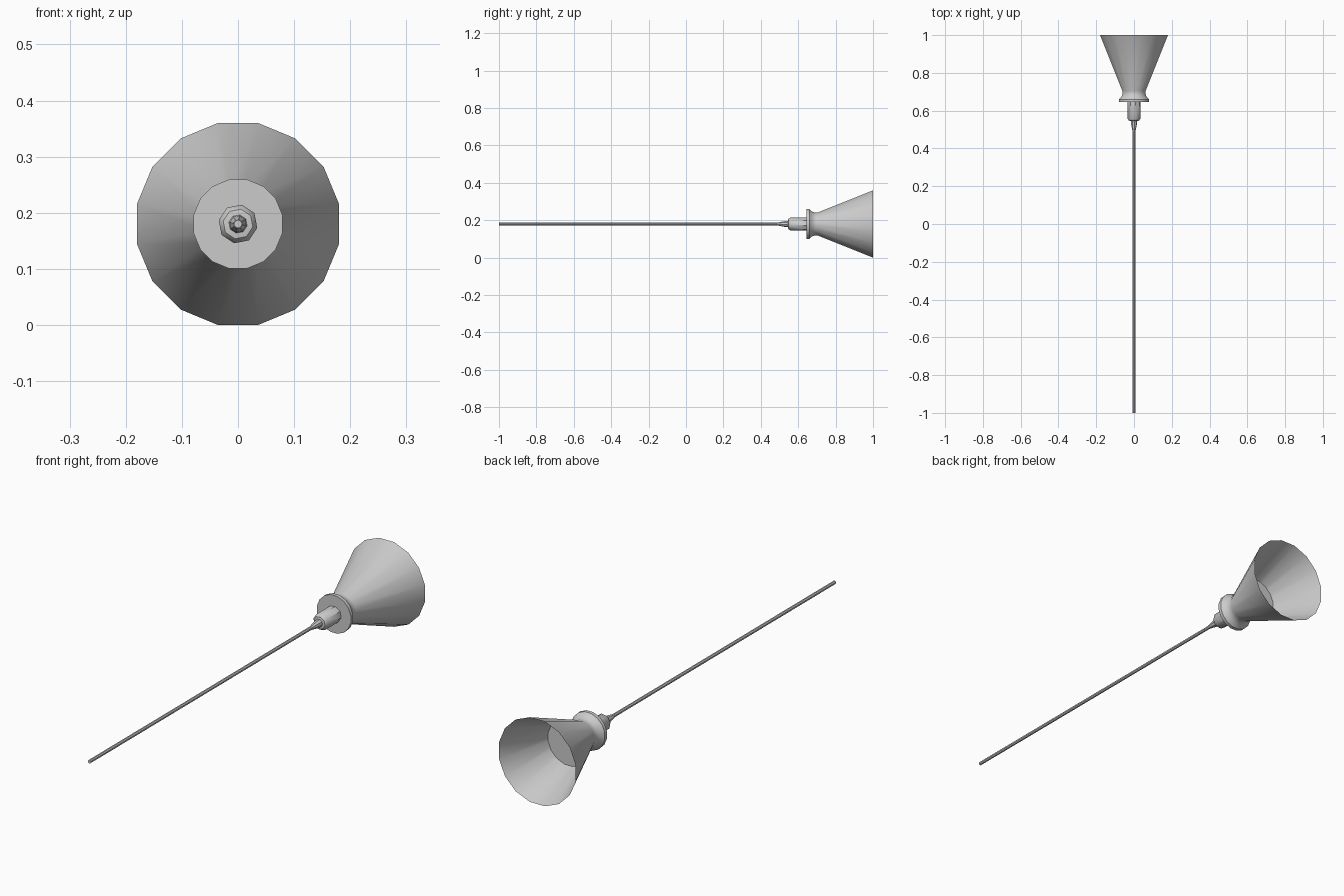
import bpy, bmesh, math

if "Cube" in bpy.data.objects:
    bpy.data.objects.remove(bpy.data.objects["Cube"])

AXIS_Z = 0.18


def lathe(name, profile, sides, turn=0.5, cap_start=False, cap_end=False):
    """Revolve (y, radius) points around the long axis."""
    bm = bmesh.new()
    rings = []
    for y, r in profile:
        ring = []
        for i in range(sides):
            a = 2 * math.pi * (i + turn) / sides
            ring.append(bm.verts.new((r * math.sin(a), y, AXIS_Z + r * math.cos(a))))
        rings.append(ring)
    for a, b in zip(rings, rings[1:]):
        for i in range(sides):
            j = (i + 1) % sides
            bm.faces.new((a[i], a[j], b[j], b[i]))
    if cap_start:
        bm.faces.new(rings[0])
    if cap_end:
        bm.faces.new(rings[-1][::-1])
    bmesh.ops.recalc_face_normals(bm, faces=bm.faces)
    me = bpy.data.meshes.new(name)
    bm.to_mesh(me)
    bm.free()
    ob = bpy.data.objects.new(name, me)
    bpy.context.collection.objects.link(ob)
    bpy.ops.object.select_all(action='DESELECT')
    ob.select_set(True)
    bpy.context.view_layer.objects.active = ob
    bpy.ops.object.shade_smooth_by_angle(angle=math.radians(40))
    return ob


# Long thin shaft
lathe("needle", [(-1.0, 0.0075), (0.52, 0.0075)], 8, cap_start=True, cap_end=True)

# Hub with stepped, tapering nose
lathe("hub_nose", [(0.49, 0.008), (0.525, 0.015), (0.55, 0.017)], 8, 0.25, cap_start=True)
lathe("hub_barrel", [(0.545, 0.015), (0.547, 0.027), (0.557, 0.035), (0.65, 0.035)],
      8, 0.25, cap_start=True, cap_end=True)

# Flange, neck and open flared tail cone
lathe("tail_cone", [(0.645, 0.03), (0.645, 0.081), (0.66, 0.081), (0.675, 0.067),
                    (0.69, 0.062), (0.705, 0.063), (1.0, 0.1835)], 16, cap_start=True)

# Disc closing the inside of the cone
lathe("cone_floor", [(0.79, 0.04), (0.79, 0.0975)], 16, cap_start=True)
